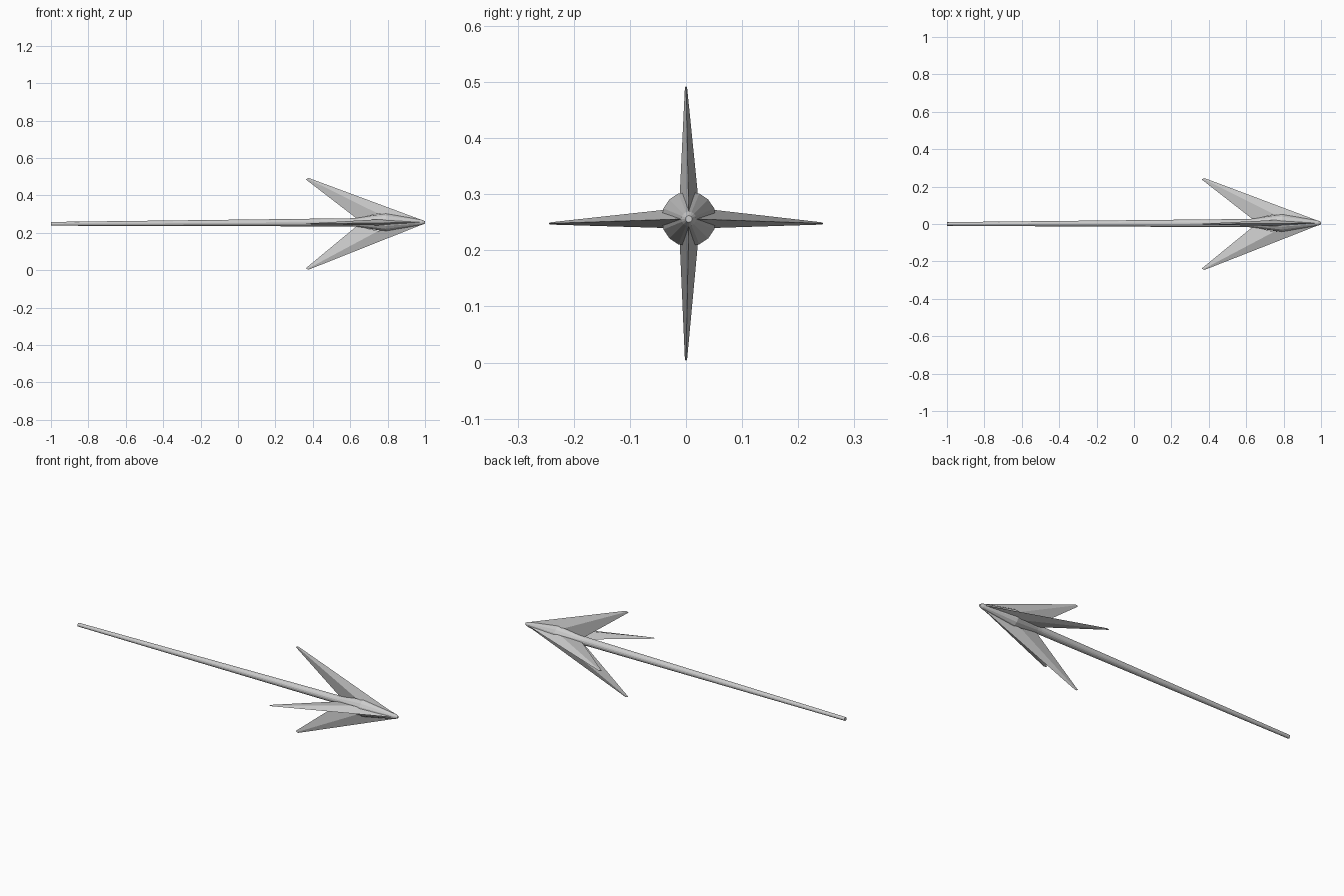
import bpy
import bmesh
from math import cos, sin, pi
from mathutils import Vector, Matrix

if "Cube" in bpy.data.objects:
    bpy.data.objects.remove(bpy.data.objects["Cube"])

TAIL = Vector((0, 0.248))        # axis (y, z) at the tail
HEAD = Vector((0.005, 0.256))    # axis (y, z) at the head
SIDES = 16


def finish(bm, name):
    bmesh.ops.recalc_face_normals(bm, faces=bm.faces)
    mesh = bpy.data.meshes.new(name)
    bm.to_mesh(mesh)
    bm.free()
    obj = bpy.data.objects.new(name, mesh)
    bpy.context.collection.objects.link(obj)
    return obj


def loft(rings, name):
    bm = bmesh.new()
    loops = [[bm.verts.new(p) for p in ring] for ring in rings]
    for a, b in zip(loops, loops[1:]):
        n = len(a)
        for i in range(n):
            j = (i + 1) % n
            bm.faces.new((a[i], a[j], b[j], b[i]))
    bm.faces.new(loops[0])
    bm.faces.new(loops[-1])
    return finish(bm, name)


def ring(x, r, centre):
    return [(x, centre.x + r * cos(2 * pi * i / SIDES),
             centre.y + r * sin(2 * pi * i / SIDES)) for i in range(SIDES)]


# Tapered shaft
loft([ring(-1, 0.010, TAIL), ring(0.62, 0.022, HEAD)], "shaft")

# Spindle-shaped core of the head with a blunt point
core = [(0.60, 0.021), (0.64, 0.024), (0.79, 0.049), (0.985, 0.013), (1.0, 0.006)]
loft([ring(x, r, HEAD) for x, r in core], "head_core")

# Four swept-back barbs, each a tapering diamond section
for k, name in enumerate(("right", "upper", "left", "lower")):
    turn = Matrix.Rotation(k * pi / 2, 3, 'X')

    def place(points, centre):
        return [turn @ Vector(p) + Vector((0, centre.x, centre.y)) for p in points]

    base = [(0.995, 0.008, 0), (0.75, 0.046, 0.016), (0.635, 0.020, 0), (0.75, 0.046, -0.016)]
    tip = [(0.378, 0.245, 0), (0.370, 0.242, 0.002), (0.362, 0.238, 0), (0.370, 0.242, -0.002)]
    loft([place(base, HEAD), place(tip, TAIL)], name + "_barb")
